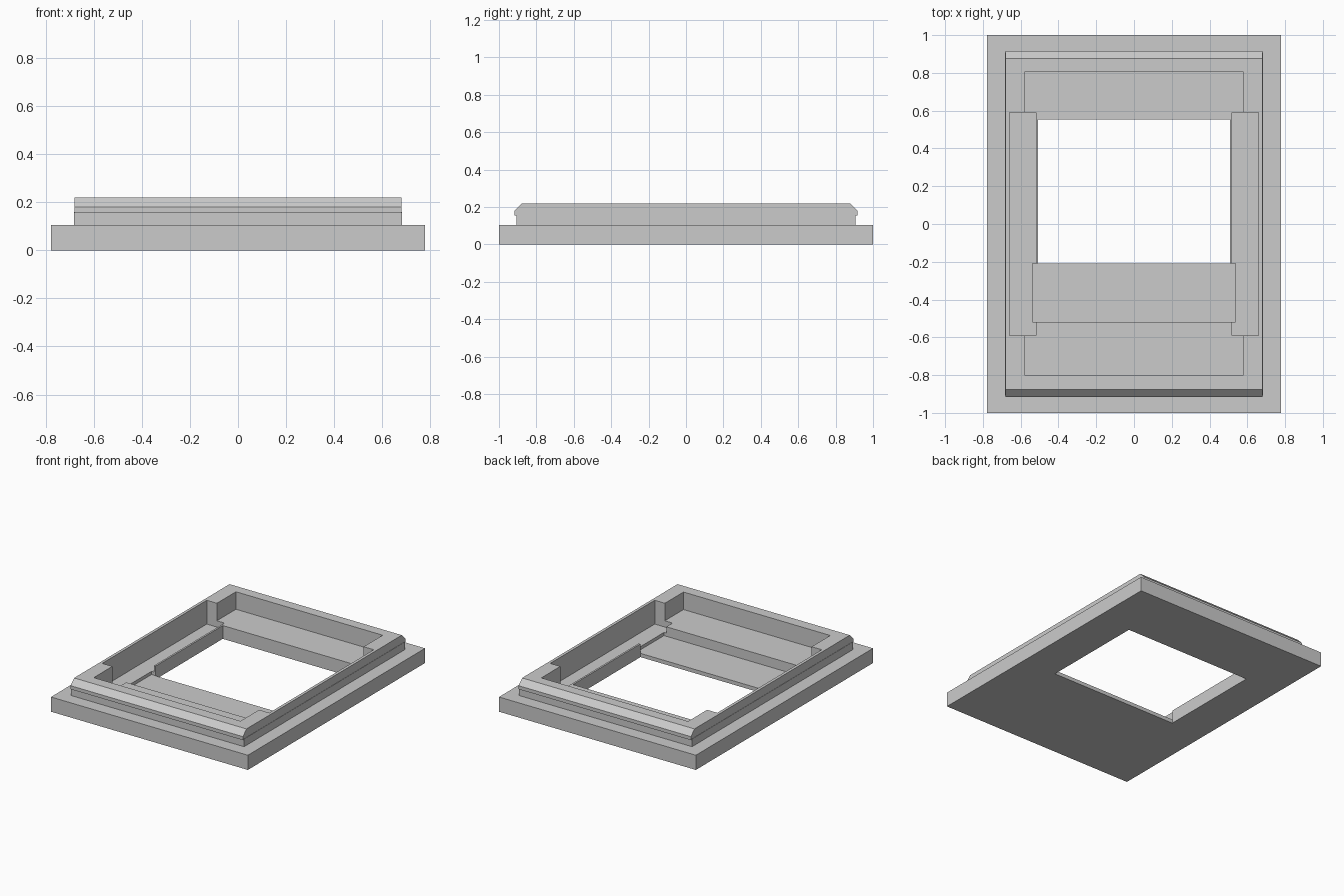
import bpy
import bmesh

# Remove the default cube
cube = bpy.data.objects.get("Cube")
if cube:
    bpy.data.objects.remove(cube, do_unlink=True)

grey = bpy.data.materials.new("plain_grey")
grey.use_nodes = True
colour = (0.6, 0.6, 0.6, 1)
grey.diffuse_color = colour
grey.node_tree.nodes["Principled BSDF"].inputs["Base Color"].default_value = colour


def extrude_x(name, profile, x0, x1):
    """Solid made by sweeping a (y, z) profile from x0 to x1."""
    bm = bmesh.new()
    face = bm.faces.new([bm.verts.new((x0, y, z)) for y, z in profile])
    swept = bmesh.ops.extrude_face_region(bm, geom=[face])["geom"]
    bmesh.ops.translate(bm, vec=(x1 - x0, 0, 0),
                        verts=[v for v in swept if isinstance(v, bmesh.types.BMVert)])
    bmesh.ops.recalc_face_normals(bm, faces=bm.faces)
    mesh = bpy.data.meshes.new(name)
    bm.to_mesh(mesh)
    bm.free()
    mesh.materials.append(grey)
    obj = bpy.data.objects.new(name, mesh)
    bpy.context.collection.objects.link(obj)
    return obj


def box(name, x0, x1, y0, y1, z0, z1):
    return extrude_x(name, [(y0, z0), (y1, z0), (y1, z1), (y0, z1)], x0, x1)


def combine(target, tool, operation):
    """Apply a boolean and discard the tool object."""
    mod = target.modifiers.new(operation.lower(), "BOOLEAN")
    mod.operation = operation
    mod.solver = "EXACT"
    mod.object = tool
    bpy.context.view_layer.objects.active = target
    bpy.ops.object.modifier_apply(modifier=mod.name)
    bpy.data.objects.remove(tool, do_unlink=True)


# Wide base plate
bezel = box("bezel_frame", -0.778, 0.778, -1, 1, 0, 0.105)

# Raised rim, sunk slightly into the plate
rim = box("raised_rim", -0.683, 0.683, -0.907, 0.907, 0.05, 0.16)
combine(bezel, rim, "UNION")

# Rim top with overhanging lips and chamfers at front and back
half = [(0.917, 0.155), (0.917, 0.18), (0.877, 0.22)]
profile = half + [(-y, z) for y, z in reversed(half)]
combine(bezel, extrude_x("lipped_top", profile, -0.681, 0.681), "UNION")

# Main pocket, side pockets, front recess and window opening
TOP = 0.4
cutters = [
    box("main_pocket", -0.58, 0.58, -0.80, 0.805, 0.095, TOP),
    box("left_pocket", 0.52, 0.66, -0.59, 0.59, 0.05, TOP),
    box("right_pocket", -0.66, -0.52, -0.59, 0.59, 0.05, TOP),
    box("front_recess", -0.538, 0.538, -0.52, -0.208, 0.027, TOP),
    box("window_opening", -0.507, 0.507, -0.21, 0.552, -0.2, TOP),
]
for cutter in cutters:
    combine(bezel, cutter, "DIFFERENCE")
